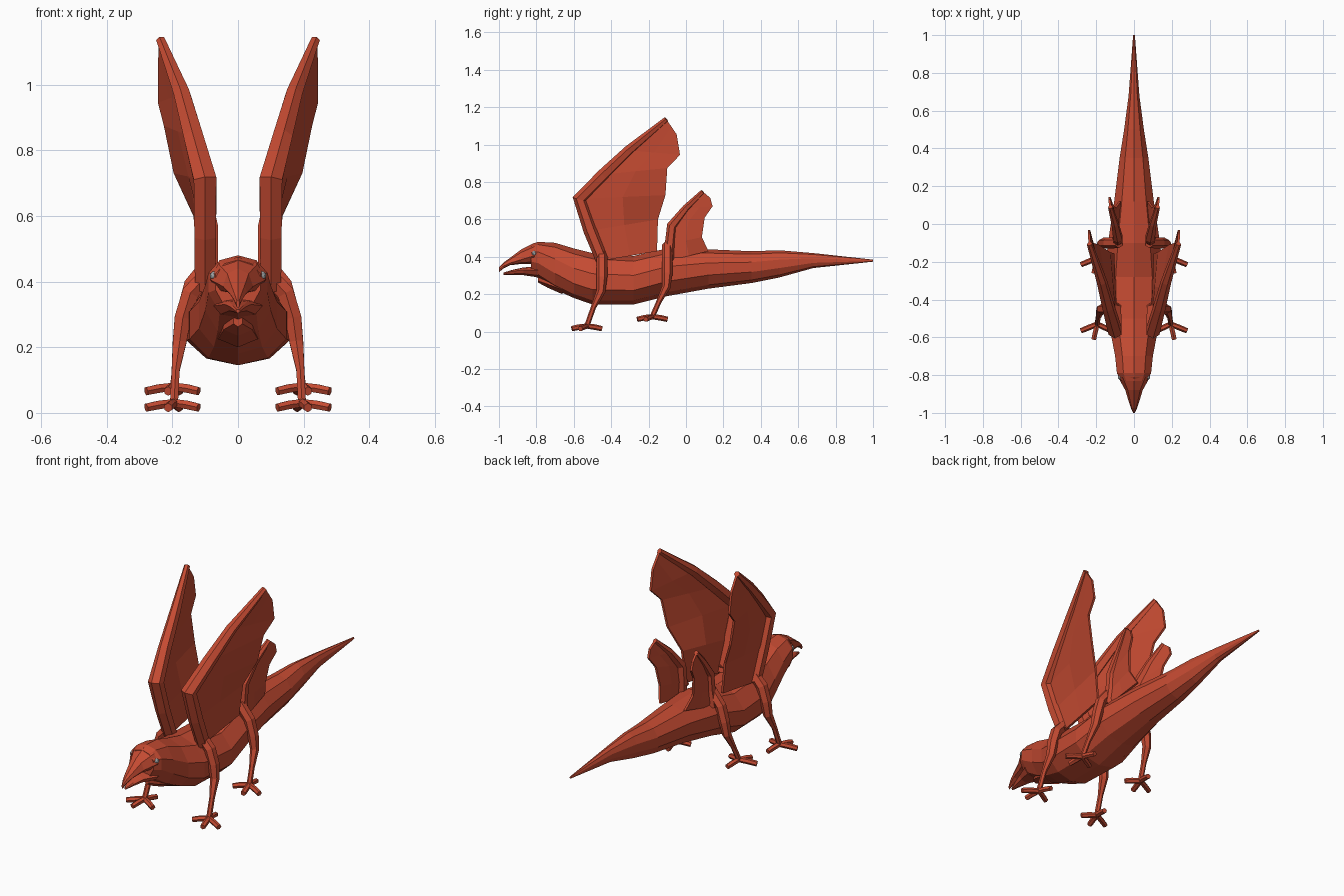
import bpy, bmesh
from math import cos, sin, pi
from mathutils import Vector

if "Cube" in bpy.data.objects:
    bpy.data.objects.remove(bpy.data.objects["Cube"])


def material(name, rgb):
    m = bpy.data.materials.new(name)
    m.diffuse_color = (*rgb, 1)
    m.use_nodes = True
    m.node_tree.nodes["Principled BSDF"].inputs["Base Color"].default_value = m.diffuse_color
    return m


RED = material("red_skin", (0.56, 0.07, 0.032))
GREY = material("eye_grey", (0.35, 0.37, 0.38))


def finish(name, bm, mat):
    bmesh.ops.recalc_face_normals(bm, faces=bm.faces)
    me = bpy.data.meshes.new(name)
    bm.to_mesh(me)
    bm.free()
    me.materials.append(mat)
    ob = bpy.data.objects.new(name, me)
    bpy.context.collection.objects.link(ob)
    return ob


def bridge(name, rings):
    """Skin a list of equal-sized rings and cap both ends."""
    bm = bmesh.new()
    vr = [[bm.verts.new(p) for p in r] for r in rings]
    n = len(vr[0])
    for a, b in zip(vr, vr[1:]):
        for i in range(n):
            j = (i + 1) % n
            bm.faces.new((a[i], a[j], b[j], b[i]))
    bm.faces.new(vr[0])
    bm.faces.new(vr[-1])
    return finish(name, bm, RED)


def hull(name, sections, n=10):
    """Sections: y, top z, bottom z, half width, height of widest point (0-1)."""
    rings = []
    for y, top, bot, w, k in sections:
        mid = bot + (top - bot) * k
        ring = []
        for i in range(n):
            a = 2 * pi * i / n + pi / 2
            s = sin(a)
            ring.append((w * cos(a), y, mid + s * ((top - mid) if s > 0 else (mid - bot))))
        rings.append(ring)
    return bridge(name, rings)


def limb(name, path, side, n=6):
    """Path: x, y, z, radius; rings stand across the path."""
    pts = [Vector((p[0] * side, p[1], p[2])) for p in path]
    rings = []
    for i, p in enumerate(pts):
        t = (pts[min(i + 1, len(pts) - 1)] - pts[max(i - 1, 0)]).normalized()
        ref = Vector((0, 1, 0)) if abs(t.y) < 0.85 else Vector((0, 0, 1))
        u = t.cross(ref).normalized()
        v = t.cross(u)
        r = path[i][3]
        rings.append([p + r * (cos(2 * pi * (k + .5) / n) * u + sin(2 * pi * (k + .5) / n) * v)
                      for k in range(n)])
    return bridge(name, rings)


def membrane(name, lead, trail, side, thick=0.012):
    """Thin skin between the arm line and the ragged trailing edge."""
    bm = bmesh.new()
    rows = []
    for a, b in zip(lead, trail):
        a, b = Vector(a[:3]), Vector(b)
        row = [a, a.lerp(b, .5), b]
        rows.append([[bm.verts.new(((p.x + o) * side, p.y, p.z)) for p in row]
                     for o in (-thick / 2, thick / 2)])
    for r, q in zip(rows, rows[1:]):
        for k in (0, 1):
            for i in (0, 1):
                bm.faces.new((r[k][i], r[k][i + 1], q[k][i + 1], q[k][i]))
        for i in (0, 2):
            bm.faces.new((r[0][i], r[1][i], q[1][i], q[0][i]))
    for r in (rows[0], rows[-1]):
        for i in (0, 1):
            bm.faces.new((r[0][i], r[0][i + 1], r[1][i + 1], r[1][i]))
    return finish(name, bm, RED)


# Body with head and tail
hull("body", [(-.83, .466, .31, .072, .6), (-.79, .48, .285, .095, .6), (-.70, .475, .225, .105, .5),
              (-.60, .445, .18, .125, .42), (-.50, .42, .145, .155, .42), (-.28, .405, .145, .165, .42),
              (-.10, .445, .19, .145, .45), (.12, .44, .23, .11, .5), (.35, .43, .26, .08, .5),
              (.50, .435, .29, .055, .5), (.68, .42, .34, .03, .5), (1, .385, .374, .005, .5)])
# Open beak
hull("upper_beak", [(-.81, .475, .36, .085, .4), (-.88, .44, .362, .046, .3), (-.94, .395, .355, .028, .3),
                    (-.975, .37, .338, .016, .4), (-1, .345, .318, .005, .5)], 8)
hull("lower_beak", [(-.79, .35, .29, .075, .6), (-.87, .343, .302, .04, .7), (-.93, .33, .304, .022, .7),
                    (-.975, .316, .304, .006, .5)], 8)
# Throat tuft
hull("throat", [(-.79, .30, .262, .015, .5), (-.74, .31, .235, .05, .5), (-.66, .30, .2, .07, .5)], 6)

# Arm lines and trailing edges of the two wing pairs
front_arm = [(.10, -.445, .38, .036), (.10, -.51, .54, .038), (.10, -.567, .71, .04),
             (.135, -.44, .84, .034), (.17, -.305, .97, .028), (.235, -.105, 1.135, .015)]
front_edge = [(.11, -.155, .43), (.13, -.15, .60), (.19, -.11, .73),
              (.22, -.10, .875), (.238, -.032, .945), (.238, -.05, 1.055)]
hind_arm = [(.095, -.09, .38, .03), (.085, -.085, .47, .028), (.085, -.075, .565, .028),
            (.10, .0, .66, .02), (.125, .09, .748, .013)]
hind_edge = [(.075, .12, .43), (.10, .085, .505), (.115, .10, .61), (.13, .142, .67), (.13, .13, .715)]

# Front leg, the hind one shares the foot
front_leg = [(.09, -.45, .425, .028), (.145, -.45, .365, .03), (.168, -.45, .29, .029), (.178, -.455, .215, .024),
             (.19, -.495, .13, .014), (.195, -.53, .03, .014)]
hind_leg = [(.08, -.10, .465, .028), (.14, -.10, .39, .029), (.162, -.10, .31, .028), (.174, -.105, .24, .023),
            (.186, -.145, .16, .014), (.195, -.18, .08, .014)]
toes = [(.085, -.035), (-.075, -.035), (.018, -.08), (-.015, .08)]

for side, tag in ((1, "left"), (-1, "right")):
    for part, arm, edge, leg in (("front", front_arm, front_edge, front_leg),
                                 ("hind", hind_arm, hind_edge, hind_leg)):
        limb(f"{part}_wing_arm_{tag}", arm, side)
        membrane(f"{part}_wing_skin_{tag}", arm, edge, side)
        limb(f"{part}_leg_{tag}", leg, side)
        # Toes spread from the ankle
        x, y, z, _ = leg[-1]
        for i, (dx, dy) in enumerate(toes):
            limb(f"{part}_toe_{i}_{tag}", [(x, y, z, .014), (x + dx * .55, y + dy * .55, z - .006, .015),
                                           (x + dx, y + dy, z - .014, .014)], side)
    # Eyes
    bm = bmesh.new()
    bmesh.ops.create_icosphere(bm, subdivisions=2, radius=.014)
    bmesh.ops.translate(bm, verts=bm.verts, vec=(side * .072, -.81, .418))
    finish(f"eye_{tag}", bm, GREY)
